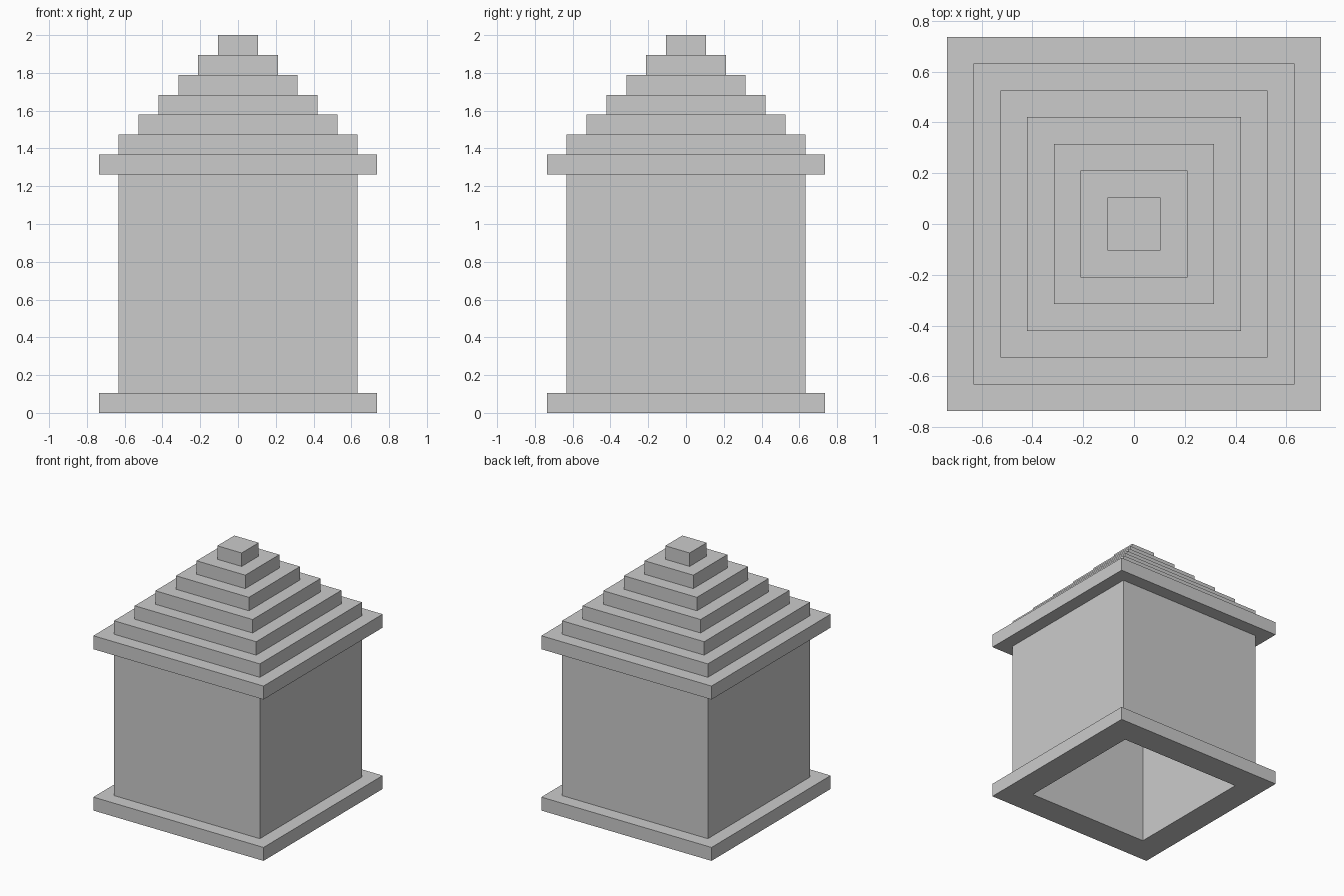
import bpy, bmesh

if "Cube" in bpy.data.objects:
    bpy.data.objects.remove(bpy.data.objects["Cube"])

U = 2 / 19  # one block step: the model is 19 steps tall


def square_loop(bm, half, z):
    return [bm.verts.new((sx * half * U, sy * half * U, z * U))
            for sx, sy in ((-1, -1), (1, -1), (1, 1), (-1, 1))]


def square_part(name, half, z0, z1, inner=0):
    """Square slab, or an open square ring when inner is given."""
    bm = bmesh.new()
    loops = [square_loop(bm, half, z0), square_loop(bm, half, z1)]
    if inner:
        loops += [square_loop(bm, inner, z1), square_loop(bm, inner, z0)]
        pairs = list(zip(loops, loops[1:] + loops[:1]))
    else:
        pairs = [(loops[0], loops[1])]
        bm.faces.new(loops[0])
        bm.faces.new(loops[1])
    for a, b in pairs:
        for i in range(4):
            j = (i + 1) % 4
            bm.faces.new((a[i], a[j], b[j], b[i]))
    bmesh.ops.recalc_face_normals(bm, faces=bm.faces)
    mesh = bpy.data.meshes.new(name)
    bm.to_mesh(mesh)
    bm.free()
    obj = bpy.data.objects.new(name, mesh)
    bpy.context.collection.objects.link(obj)
    return obj


# Plinth and walls, open underneath
square_part("base_plinth", 7, 0, 1, inner=5)
square_part("walls", 6, 1, 12, inner=5)

# Stepped roof, each tier one step narrower than the one below
for k in range(7):
    square_part(f"roof_tier_{k + 1}", 7 - k, 12 + k, 13 + k)
